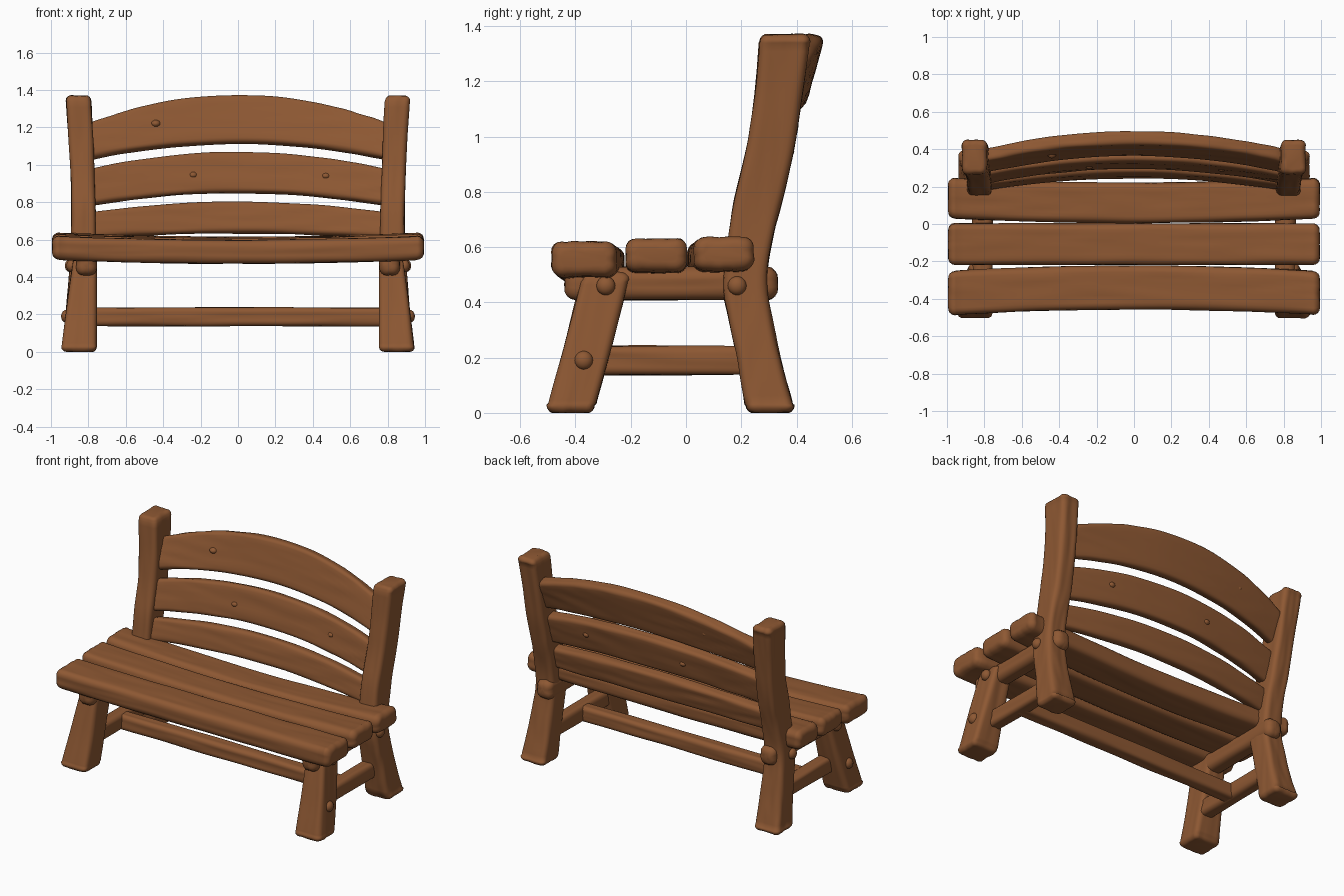
import bpy, bmesh, math
from mathutils import Vector, noise

if "Cube" in bpy.data.objects:
    bpy.data.objects.remove(bpy.data.objects["Cube"])

wood = bpy.data.materials.new("brown wood")
wood.diffuse_color = (0.27, 0.098, 0.033, 1)
wood.use_nodes = True
wood.node_tree.nodes["Principled BSDF"].inputs["Base Color"].default_value = wood.diffuse_color


def finish(name, bm):
    bmesh.ops.recalc_face_normals(bm, faces=bm.faces)
    me = bpy.data.meshes.new(name)
    bm.to_mesh(me)
    bm.free()
    me.materials.append(wood)
    for p in me.polygons:
        p.use_smooth = True
    ob = bpy.data.objects.new(name, me)
    bpy.context.collection.objects.link(ob)
    return ob


def ring(c, u, v, r, shrink=0.0):
    """Rounded rectangle around c with half-axis vectors u and v."""
    a, b = u.length - shrink, v.length - shrink
    r = max(r - shrink * 0.6, 0.006)
    un, vn = u.normalized(), v.normalized()
    outline = []
    for i in range(4):
        sx, sy = ((1, 1), (-1, 1), (-1, -1), (1, -1))[i]
        for k in range(5):
            t = math.radians(90 * i + 22.5 * k)
            outline.append((sx * (a - r) + r * math.cos(t), sy * (b - r) + r * math.sin(t)))
    pts = []
    for i, p in enumerate(outline):
        pts.append(p)
        if i % 5 == 4:  # split each long side so the grain can show
            q = outline[(i + 1) % 20]
            for k in range(1, 8):
                pts.append((p[0] + (q[0] - p[0]) * k / 8, p[1] + (q[1] - p[1]) * k / 8))
    return [c + un * x + vn * y for x, y in pts]


def beam(name, section, r=0.03, n=36, grain=0.004):
    """Carved timber: section(t) gives centre and two half-axis vectors."""
    secs = [tuple(Vector(w) for w in section(i / n)) for i in range(n + 1)]
    length = sum((secs[i + 1][0] - secs[i][0]).length for i in range(n))
    keep = int(r / (length / n)) + 1
    rings = []

    def cap(idx, inner):
        c, u, v = secs[idx]
        d = u.cross(v).normalized()
        if d.dot(c - secs[inner][0]) < 0:
            d = -d
        return [ring(c + d * r * (math.sin(a) - 1), u, v, r, r * (1 - math.cos(a)))
                for a in (math.radians(g) for g in (0, 25, 50, 70, 90))]
    rings += cap(0, 1)[::-1]
    rings += [ring(*secs[i], r) for i in range(keep, n + 1 - keep)]
    rings += cap(n, n - 1)
    axis = (secs[-1][0] - secs[0][0]).normalized()
    bm = bmesh.new()
    vs = [[bm.verts.new(p) for p in q] for q in rings]
    m = len(vs[0])
    for a, b in zip(vs, vs[1:]):
        for i in range(m):
            bm.faces.new((a[i], a[(i + 1) % m], b[(i + 1) % m], b[i]))
    bm.faces.new(vs[0])
    bm.faces.new(vs[-1])
    bmesh.ops.recalc_face_normals(bm, faces=bm.faces)
    bm.normal_update()
    moves = []
    for v in bm.verts:  # grain stretched along the timber
        al = axis * v.co.dot(axis)
        moves.append(v.normal * grain * noise.noise((v.co - al) * 28 + al * 3))
    for v, d in zip(list(bm.verts), moves):
        v.co += d
        v.co.z = max(v.co.z, 0)
    return finish(name, bm)


def blob(name, loc, size):
    bm = bmesh.new()
    bmesh.ops.create_uvsphere(bm, u_segments=16, v_segments=10, radius=1)
    for v in bm.verts:
        v.co = Vector([v.co[i] * size[i] + loc[i] for i in range(3)])
    return finish(name, bm)


def table(rows, z):
    """Smooth interpolation of rows (z, values...)."""
    for a, b in zip(rows, rows[1:]):
        if z <= b[0]:
            f = (z - a[0]) / (b[0] - a[0])
            return [p + (q - p) * f for p, q in zip(a[1:], b[1:])]
    return rows[-1][1:]


def upright(name, rows, s):
    top = rows[-1][0]

    def sec(t):
        vals = [table(rows, min(max(t * top + d, 0), top)) for d in (-0.04, 0, 0.04)]
        y0, y1, x0, x1 = [sum(w) / 3 for w in zip(*vals)]
        return ((s * (x0 + x1) / 2, (y0 + y1) / 2, t * top),
                ((x1 - x0) / 2, 0, 0), (0, (y1 - y0) / 2, 0))
    beam(name, sec, 0.028, 44)


def straight(name, p, q, u, v, r=0.025):
    p, q = Vector(p), Vector(q)
    return beam(name, lambda t: (p.lerp(q, t), u, v), r)


# rows: height, front y, back y, inner x, outer x
post = [(0, .22, .395, .76, .94), (.2, .185, .34, .76, .92), (.45, .13, .29, .76, .90),
        (.56, .145, .297, .76, .895), (.66, .158, .32, .76, .89), (.77, .172, .35, .762, .89),
        (.95, .22, .39, .768, .895), (1.15, .25, .42, .775, .905), (1.37, .268, .452, .788, .92)]
leg = [(0, -.507, -.335, .755, .945), (.2, -.45, -.28, .755, .922), (.51, -.375, -.20, .755, .88)]

for s, side in ((-1, "left"), (1, "right")):
    upright(side + " back_post", post, s)
    upright(side + " front_leg", leg, s)
    # side rail under the seat, running through the post
    straight(side + " seat_rail", (s * .81, -.44, .468), (s * .81, .332, .468),
             (.055, 0, 0), (0, 0, .06), 0.04)
    straight(side + " low_rail", (s * .81, -.40, .19), (s * .81, .29, .19),
             (.045, 0, 0), (0, 0, .052))
    # pegs
    for x, y, z in ((.89, -.29, .46), (.898, .185, .46), (.918, -.37, .19)):
        blob(side + " peg", (s * x, y, z), (.028, .034, .034))

# long stretcher
straight("long_stretcher", (-.83, -.07, .187), (.83, -.07, .187), (0, .045, 0), (0, 0, .05))


# seat planks, bowed and dipping in the middle
def plank(name, y, hw, z, hz, bow, sag):
    def sec(t):
        x = 2 * t - 1
        k = 1 - x * x
        return (x * .993, y + bow * k, z - sag * k), (0, hw, 0), (0, 0, hz)
    beam(name, sec, 0.036, 48)


plank("front seat_plank", -.37, .117, .557, .063, .03, .022)
plank("middle seat_plank", -.107, .111, .571, .06, .0, .022)
plank("back seat_plank", .138, .108, .576, .061, -.025, .022)


# arched back slats: (low, high) at ends and middle, then y of low and high edge at middle
def slat(name, e0, e1, m0, m1, y0, y1, bulge):
    def sec(t):
        x = 2 * t - 1
        k = 1 - x * x
        lo, hi = e0 + (m0 - e0) * k, e1 + (m1 - e1) * k
        off = -bulge * (1 - k)
        h = Vector((0, y1 - y0, hi - lo)) / 2
        nrm = Vector((0, h.z, -h.y)).normalized() * .038
        return (x * .83, (y0 + y1) / 2 + off, (lo + hi) / 2), nrm, h
    beam(name, sec, 0.024, 44)


slat("top back_slat", 1.02, 1.205, 1.115, 1.37, .395, .465, .10)
slat("middle back_slat", .775, .965, .85, 1.065, .325, .375, .085)
slat("bottom back_slat", .60, .735, .635, .80, .275, .31, .07)

# knots on both faces of the slats
for x, y, z in ((-.44, .40, 1.22), (-.24, .342, .945), (.47, .328, .94)):
    blob("knot", (x, y, z), (.032, .05, .024))
